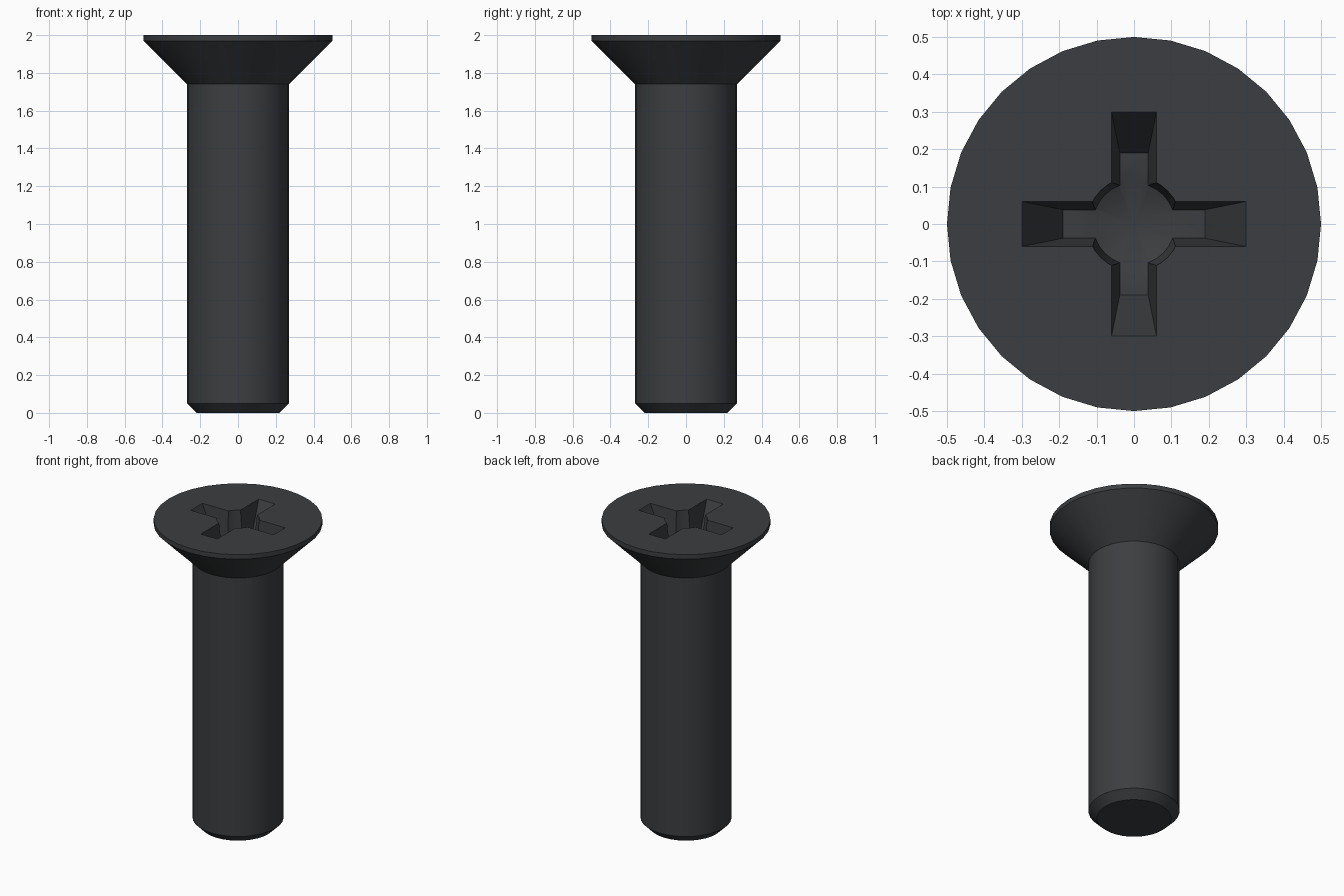
import bpy, bmesh, math

if "Cube" in bpy.data.objects:
    bpy.data.objects.remove(bpy.data.objects["Cube"])

SEGMENTS = 32


def finish(name, bm):
    bmesh.ops.recalc_face_normals(bm, faces=bm.faces)
    mesh = bpy.data.meshes.new(name)
    bm.to_mesh(mesh)
    bm.free()
    obj = bpy.data.objects.new(name, mesh)
    bpy.context.collection.objects.link(obj)
    return obj


def lathe(name, profile):
    """Closed solid of revolution from (radius, z) points, bottom to top."""
    bm = bmesh.new()
    rings = []
    for r, z in profile:
        if r == 0:
            rings.append([bm.verts.new((0, 0, z))] * SEGMENTS)
        else:
            angles = [2 * math.pi * i / SEGMENTS for i in range(SEGMENTS)]
            rings.append([bm.verts.new((r * math.cos(a), r * math.sin(a), z)) for a in angles])
    for low, high in zip(rings, rings[1:]):
        for i in range(SEGMENTS):
            j = (i + 1) % SEGMENTS
            quad = dict.fromkeys((low[i], low[j], high[j], high[i]))
            bm.faces.new(list(quad))
    for ring in (rings[0], rings[-1]):
        if ring[0] != ring[1]:
            bm.faces.new(ring)
    return finish(name, bm)


def tapered_bar(name, low, high, z_low, z_high):
    """Box whose (x, y) half sizes differ between bottom and top."""
    bm = bmesh.new()
    bmesh.ops.create_cube(bm, size=2)
    for v in bm.verts:
        half, z = (high, z_high) if v.co.z > 0 else (low, z_low)
        v.co = (v.co.x * half[0], v.co.y * half[1], z)
    return finish(name, bm)


# Shank and countersunk head
screw = lathe("countersunk_screw", [(0.22, 0), (0.27, 0.05), (0.27, 1.74),
                                    (0.5, 1.97), (0.5, 2.0)])

# Cross recess cutters, tapers continued slightly above the head
floor, rim = 1.78, 2.022
cutters = [
    tapered_bar("slot_x_cutter", (0.19, 0.038), (0.31, 0.062), floor, rim),
    tapered_bar("slot_y_cutter", (0.038, 0.19), (0.062, 0.31), floor, rim),
    lathe("centre_cutter", [(0, 1.73), (0.11, floor), (0.128, rim)]),
]
bpy.context.view_layer.objects.active = screw
screw.select_set(True)
for cutter in cutters:
    cutter.hide_render = True
    mod = screw.modifiers.new(cutter.name, 'BOOLEAN')
    mod.operation = 'DIFFERENCE'
    mod.solver = 'EXACT'
    mod.object = cutter
    bpy.ops.object.modifier_apply(modifier=mod.name)
    bpy.data.objects.remove(cutter)

# Dark metal finish
metal = bpy.data.materials.new("dark_metal")
metal.diffuse_color = (0.045, 0.048, 0.052, 1)
metal.use_nodes = True
metal.node_tree.nodes["Principled BSDF"].inputs["Base Color"].default_value = metal.diffuse_color
screw.data.materials.clear()
screw.data.materials.append(metal)
bpy.ops.object.shade_smooth_by_angle(angle=math.radians(30))
